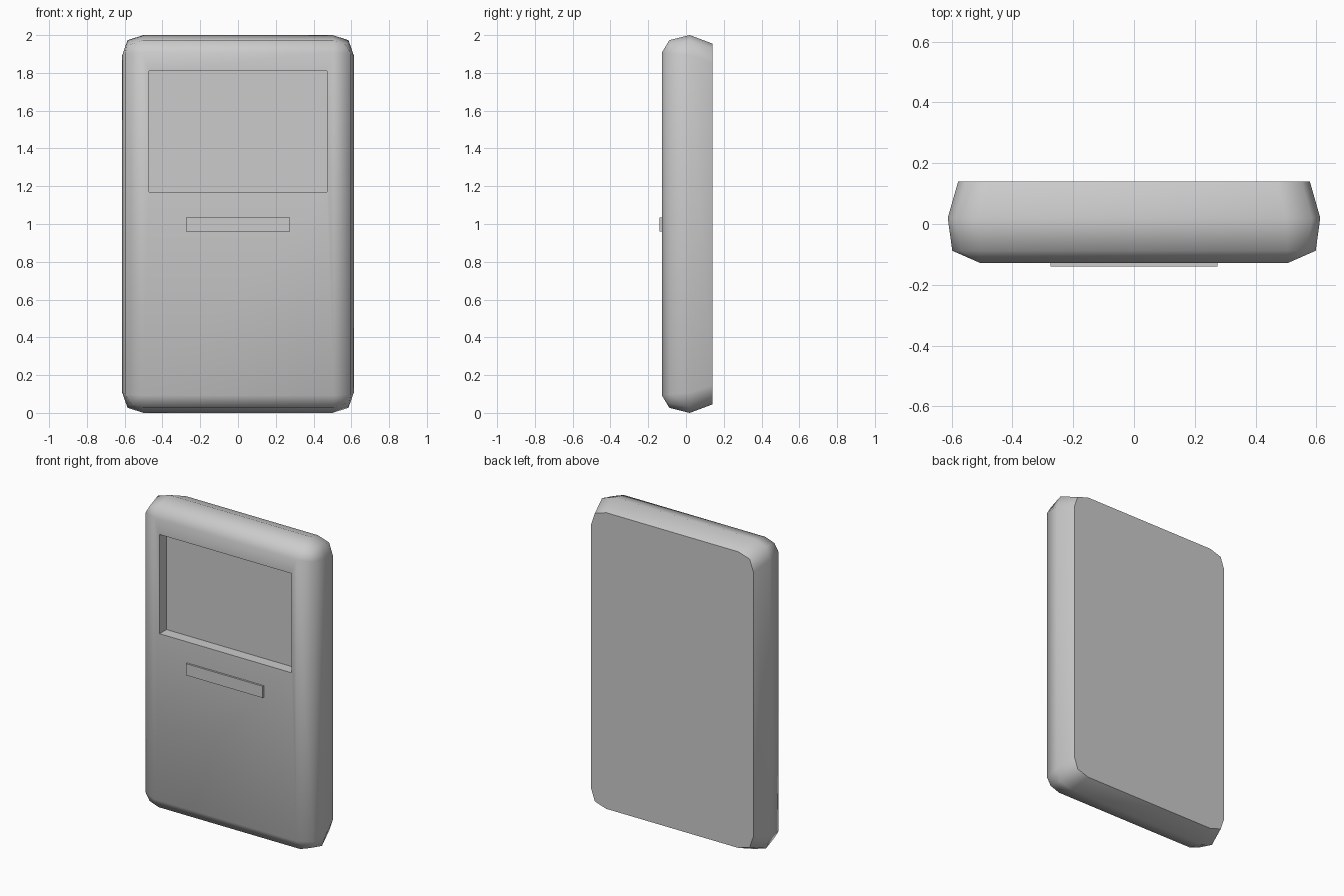
import bpy, bmesh, math

if "Cube" in bpy.data.objects:
    bpy.data.objects.remove(bpy.data.objects["Cube"])


def outline(corner):
    """Mirror one corner's (x, z offset from mid-height) points to a full loop."""
    loop = []
    for sx, sz in ((1, 1), (1, -1), (-1, -1), (-1, 1)):
        pts = corner if sx * sz > 0 else corner[::-1]
        loop += [(sx * x, 1 + sz * z) for x, z in pts]
    return loop


def finish(bm, name, angle):
    bmesh.ops.remove_doubles(bm, verts=bm.verts, dist=1e-4)
    bmesh.ops.recalc_face_normals(bm, faces=bm.faces)
    mesh = bpy.data.meshes.new(name)
    bm.to_mesh(mesh)
    bm.free()
    ob = bpy.data.objects.new(name, mesh)
    bpy.context.collection.objects.link(ob)
    bpy.ops.object.select_all(action='DESELECT')
    ob.select_set(True)
    bpy.context.view_layer.objects.active = ob
    if angle:
        bpy.ops.object.shade_smooth_by_angle(angle=math.radians(angle))
    return ob


# Casing: loops from the recess floor, out to the front, round to the flat back
rim = [(0.50, 1.0), (0.585, 0.973), (0.613, 0.893)]
sections = [
    (-0.057, [(0.47, 0.0)] * 3),
    (-0.128, [(0.47, 0.0)] * 3),
    (-0.128, [(0.507, 0.907)] * 3),
    (-0.088, [(0.505, 0.973), (0.57, 0.95), (0.598, 0.902)]),
    (0.02, rim),
    (0.14, [(x * 0.944, z * 0.955) for x, z in rim]),
]
SCREEN_LOW, SCREEN_HIGH = 1.17, 1.81

bm = bmesh.new()
rows = []
for i, (y, corner) in enumerate(sections):
    pts = outline(corner)
    if i < 2:  # screen recess outline
        pts = [(x, SCREEN_HIGH if k // 3 in (0, 3) else SCREEN_LOW)
               for k, (x, z) in enumerate(pts)]
    rows.append([bm.verts.new((x, y, z)) for x, z in pts])
for a, b in zip(rows, rows[1:]):
    for k in range(12):
        n = (k + 1) % 12
        bm.faces.new((a[k], a[n], b[n], b[k]))
bm.faces.new(rows[0])
bm.faces.new(rows[-1])
finish(bm, "casing", 65)

# Raised bar under the screen
bm = bmesh.new()
bmesh.ops.create_cube(bm, size=1)
for v in bm.verts:
    v.co = (v.co.x * 0.548, v.co.y * 0.024 - 0.128, v.co.z * 0.075 + 0.997)
finish(bm, "front_bar", 0)
